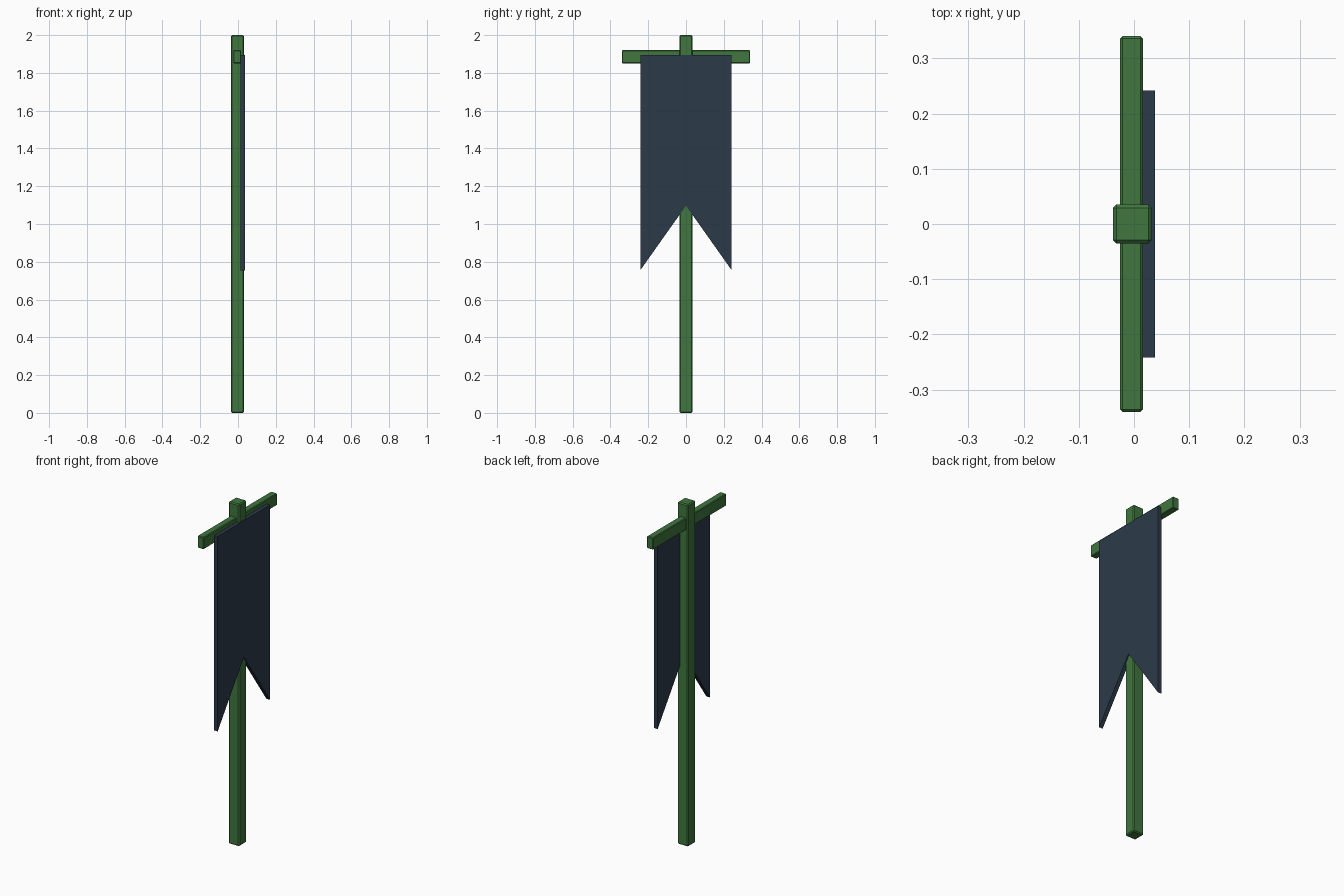
import bpy, bmesh

if "Cube" in bpy.data.objects:
    bpy.data.objects.remove(bpy.data.objects["Cube"])


def material(name, rgb):
    mat = bpy.data.materials.new(name)
    mat.diffuse_color = (*rgb, 1)
    mat.use_nodes = True
    mat.node_tree.nodes["Principled BSDF"].inputs["Base Color"].default_value = mat.diffuse_color
    return mat


def finish(name, bm, mat):
    bmesh.ops.recalc_face_normals(bm, faces=bm.faces)
    mesh = bpy.data.meshes.new(name)
    bm.to_mesh(mesh)
    bm.free()
    mesh.materials.append(mat)
    obj = bpy.data.objects.new(name, mesh)
    bpy.context.collection.objects.link(obj)
    return obj


def beam(name, lo, hi, chamfer, mat):
    """Chamfered box between two corners."""
    bm = bmesh.new()
    bmesh.ops.create_cube(bm, size=1)
    for v in bm.verts:
        v.co = [(a + b) / 2 + c * (b - a) for a, b, c in zip(lo, hi, v.co)]
    bmesh.ops.bevel(bm, geom=bm.edges[:], offset=chamfer, segments=1,
                    affect='EDGES')
    return finish(name, bm, mat)


green = material("green_wood", (0.05, 0.18, 0.05))
navy = material("navy_cloth", (0.025, 0.042, 0.068))

# Upright pole and crossbar
beam("pole", (-0.038, -0.035, 0), (0.032, 0.035, 2), 0.006, green)
beam("crossbar", (-0.025, -0.34, 1.85), (0.016, 0.34, 1.92), 0.004, green)

# Swallow-tailed banner: half profile, mirrored across the pole
bm = bmesh.new()
x_back, x_front = 0.014, 0.038
half = [(0.242, 1.895), (0.242, 0.755), (0, 1.097), (0, 1.895)]
for side in (1, -1):
    face = bm.faces.new([bm.verts.new((x_back, side * y, z)) for y, z in half])
    ext = bmesh.ops.extrude_face_region(bm, geom=[face], use_keep_orig=True)
    for v in ext["geom"]:
        if isinstance(v, bmesh.types.BMVert):
            v.co.x = x_front
bmesh.ops.remove_doubles(bm, verts=bm.verts, dist=1e-5)
# Drop the internal wall where the halves meet
inner = [f for f in bm.faces if all(abs(v.co.y) < 1e-5 for v in f.verts)]
bmesh.ops.delete(bm, geom=inner, context='FACES_ONLY')
bmesh.ops.dissolve_limit(bm, angle_limit=0.01, verts=bm.verts, edges=bm.edges)
finish("banner", bm, navy)
